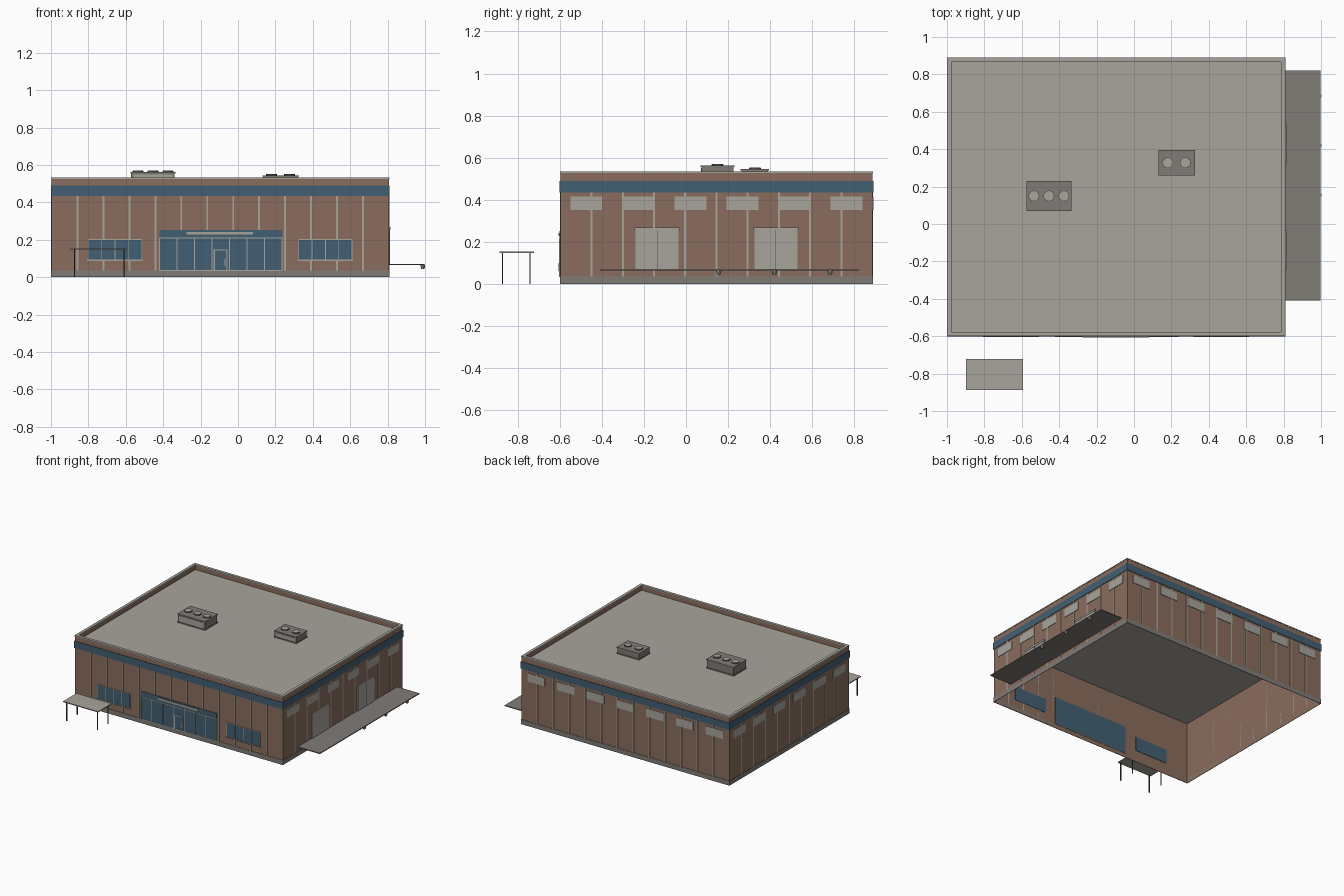
import bpy, bmesh, math
from mathutils import Matrix

if "Cube" in bpy.data.objects:
    bpy.data.objects.remove(bpy.data.objects["Cube"])


def material(name, rgb):
    m = bpy.data.materials.new(name)
    m.diffuse_color = [(c / 255 / 12.92 if c < 11 else ((c / 255 + 0.055) / 1.055) ** 2.4) for c in rgb] + [1]
    m.use_nodes = True
    m.node_tree.nodes["Principled BSDF"].inputs["Base Color"].default_value = m.diffuse_color
    return m


BRICK = material("brown brick", (138, 109, 93))
BLUE = material("slate blue", (66, 95, 114))
LIGHT = material("light grey", (168, 165, 156))
MID = material("mid grey", (128, 124, 119))
DARK = material("dark grey", (78, 76, 73))

X0, X1, Y0, Y1 = -0.997, 0.807, -0.597, 0.887   # wall planes
ROOF, TOP = 0.493, 0.526


def finish(name, bm, mat):
    me = bpy.data.meshes.new(name)
    bm.to_mesh(me)
    bm.free()
    me.materials.append(mat)
    ob = bpy.data.objects.new(name, me)
    bpy.context.collection.objects.link(ob)
    return ob


def boxes(name, mat, items):
    """One object from boxes given as (x0, x1, y0, y1, z0, z1)."""
    bm = bmesh.new()
    for a, b, c, d, e, f in items:
        m = Matrix.Translation(((a + b) / 2, (c + d) / 2, (e + f) / 2)) @ Matrix.Diagonal((b - a, d - c, f - e, 1))
        bmesh.ops.create_cube(bm, size=1, matrix=m)
    return finish(name, bm, mat)


def cones(name, mat, items, sides=16):
    """One object from upright cones (x, y, z0, z1, bottom radius, top radius)."""
    bm = bmesh.new()
    for x, y, z0, z1, r0, r1 in items:
        bmesh.ops.create_cone(bm, cap_ends=True, segments=sides, radius1=r0, radius2=r1,
                              depth=z1 - z0, matrix=Matrix.Translation((x, y, (z0 + z1) / 2)))
    return finish(name, bm, mat)


def on_wall(side, u0, u1, z0, z1, out, inn=0.0):
    """Box bounds of a plate standing `out` proud of a wall."""
    return {"front": (u0, u1, Y0 - out, Y0 + inn, z0, z1),
            "back": (u0, u1, Y1 - inn, Y1 + out, z0, z1),
            "left": (X0 - out, X0 + inn, u0, u1, z0, z1),
            "right": (X1 - inn, X1 + out, u0, u1, z0, z1)}[side]


def sheet_ring(name, mat, inset, z0, z1):
    """Four upright wall sheets, open above and below."""
    bm = bmesh.new()
    pts = [(X0 + inset, Y0 + inset), (X1 - inset, Y0 + inset), (X1 - inset, Y1 - inset), (X0 + inset, Y1 - inset)]
    lo = [bm.verts.new((*p, z0)) for p in pts]
    hi = [bm.verts.new((*p, z1)) for p in pts]
    for i in range(4):
        j = (i + 1) % 4
        f = (lo[i], lo[j], hi[j], hi[i])
        bm.faces.new(f if inset == 0 else f[::-1])
    return finish(name, bm, mat)


def frame_ring(out, inn, z0, z1):
    """Bounds of a rectangular ring following the walls."""
    return [on_wall("front", X0 - out, X1 + out, z0, z1, out, inn),
            on_wall("back", X0 - out, X1 + out, z0, z1, out, inn),
            on_wall("left", Y0 + inn, Y1 - inn, z0, z1, out, inn),
            on_wall("right", Y0 + inn, Y1 - inn, z0, z1, out, inn)]


# Shell: walls open underneath, parapet lining, roof deck and trims
sheet_ring("outer_walls", BRICK, 0, 0, TOP)
sheet_ring("parapet_lining", BRICK, 0.018, ROOF, TOP)
boxes("roof_deck", LIGHT, [(X0 + 0.001, X1 - 0.001, Y0 + 0.001, Y1 - 0.001, ROOF - 0.004, ROOF)])
boxes("parapet_cap", LIGHT, frame_ring(0.002, 0.02, TOP, 0.534))
boxes("blue_fascia", BLUE, frame_ring(0.004, 0.0, 0.435, 0.49))
ENT0, ENT1 = -0.42, 0.235
plinth = frame_ring(0.003, 0.0, 0, 0.036)
boxes("plinth", MID, plinth)

# Wall strips between bays, cut where a door or window stands
front_openings = [(-0.80, -0.515, 0.092, 0.202), (ENT0, ENT1, 0.036, 0.252), (0.325, 0.61, 0.092, 0.202)]
door_openings = [(-0.24, -0.035, 0.065, 0.265), (0.325, 0.53, 0.065, 0.265)]
strips = []
for side, a, b, n, openings in (("front", X0, X1, 13, front_openings), ("back", X0, X1, 13, []),
                                ("left", Y0, Y1, 10, []), ("right", Y0, Y1, 10, door_openings)):
    for i in range(1, n):
        u = a + (b - a) * i / n
        spans = [(0.036, 0.435)]
        for o in openings:
            if o[0] < u < o[1]:
                spans = [(o[3], 0.435)] + ([(0.036, o[2])] if o[2] > 0.04 else [])
        strips += [on_wall(side, u - 0.005, u + 0.005, s, t, 0.003) for s, t in spans]
boxes("wall_strips", LIGHT, strips)

# High windows on the back and both sides
high = []
for side, a, b, n in (("back", X0, X1, 7), ("left", Y0, Y1, 6), ("right", Y0, Y1, 6)):
    for i in range(n):
        c = a + (b - a) * (i + 0.5) / n
        high.append(on_wall(side, c - 0.075, c + 0.075, 0.35, 0.415, 0.004))
boxes("high_windows", LIGHT, high)

# Front glazing, seen from inside as well
boxes("front_glass", BLUE, [on_wall("front", *o, 0.004, 0.003) for o in front_openings])
bars = []
for a, b, z0, z1 in (front_openings[0], front_openings[2]):
    bars.append(on_wall("front", a - 0.006, b + 0.006, z0 - 0.006, z0 + 0.002, 0.008))
    bars.append(on_wall("front", a, b, z1 - 0.003, z1 + 0.001, 0.006))
    for k in range(5):
        u = a + (b - a) * k / 4
        bars.append(on_wall("front", u - 0.002, u + 0.002, z0, z1, 0.006))
boxes("window_frames", LIGHT, bars)

# Entrance: mullions, transom, light bar and door frame
boxes("entrance_mullions", LIGHT,
      [on_wall("front", ENT0 + 0.0936 * k - 0.002, ENT0 + 0.0936 * k + 0.002, 0.036, 0.21, 0.006) for k in range(8)]
      + [on_wall("front", ENT0, ENT1, 0.207, 0.213, 0.007),
         on_wall("front", ENT0, ENT1, 0.033, 0.038, 0.006, 0.003)])
boxes("entrance_bar", LIGHT, [on_wall("front", -0.275, 0.08, 0.228, 0.242, 0.01)])
boxes("entrance_door_frame", LIGHT,
      [on_wall("front", u, u + 0.006, 0.036, 0.148, 0.008) for u in (-0.13, -0.062)]
      + [on_wall("front", -0.13, -0.056, 0.142, 0.149, 0.008),
         on_wall("front", -0.072, -0.068, 0.06, 0.1, 0.009)])

# Loading doors on the right side
doors, lintels, seams = [], [], []
for a, b, z0, z1 in door_openings:
    doors.append(on_wall("right", a, b, z0, z1 - 0.01, 0.005))
    lintels.append(on_wall("right", a - 0.004, b + 0.004, z1 - 0.01, z1 + 0.004, 0.008))
    c = (a + b) / 2
    seams.append(on_wall("right", c - 0.0015, c + 0.0015, z0, z1 - 0.01, 0.006))
boxes("loading_doors", LIGHT, doors)
boxes("loading_door_lintels", LIGHT, lintels)
boxes("loading_door_seams", DARK, seams)

# Loading platform with small lamps under its outer edge
boxes("loading_platform", MID, [(X1, 0.998, -0.41, 0.822, 0.064, 0.071)])
cones("platform_lamps", LIGHT, [(0.988, y, 0.044, 0.065, 0.009, 0.014) for y in (0.155, 0.42, 0.685)], 10)

# Free-standing shelter in front
boxes("shelter_roof", LIGHT, [(-0.897, -0.593, -0.887, -0.722, 0.147, 0.154)])
boxes("shelter_posts", DARK, [(x - 0.003, x + 0.003, y - 0.003, y + 0.003, 0, 0.148)
                              for x in (-0.875, -0.608) for y in (-0.873, -0.742)])

# Rooftop units with grilles and fans
for label, x0, x1, y0, y1, top, n in (("large", -0.575, -0.335, 0.07, 0.23, 0.562, 3),
                                      ("small", 0.13, 0.325, 0.26, 0.395, 0.545, 2)):
    boxes(label + "_roof_unit", MID, [(x0 + 0.004, x1 - 0.004, y0 + 0.004, y1 - 0.004, ROOF, top),
                                      (x0, x1, y0, y1, top - 0.007, top),
                                      (x0, x1, y0, y1, ROOF, ROOF + 0.006)])
    boxes(label + "_unit_grille", LIGHT, [(x0 + 0.015, x1 - 0.015, y0 + 0.001, y0 + 0.006, ROOF + 0.012, top - 0.012)])
    step = 0.08 if n == 3 else 0.095
    fans = [((x0 + x1) / 2 + (i - (n - 1) / 2) * step, (y0 + y1) / 2) for i in range(n)]
    cones(label + "_unit_fan_rims", DARK, [(x, y, top, top + 0.006, 0.029, 0.029) for x, y in fans], 20)
    cones(label + "_unit_fans", LIGHT, [(x, y, top, top + 0.008, 0.026, 0.026) for x, y in fans], 20)
